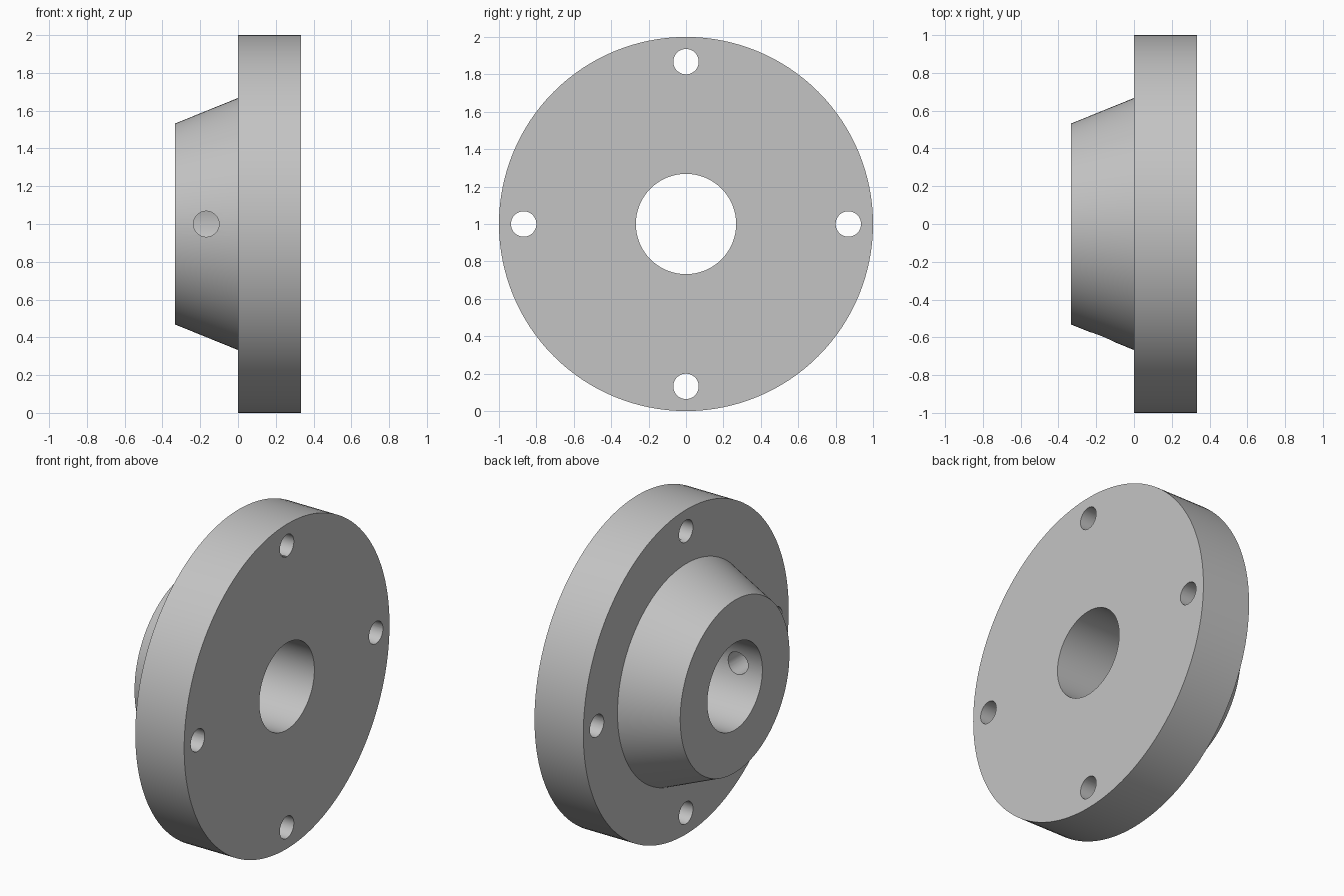
import bpy, bmesh, math
from mathutils import Matrix, Vector

cube = bpy.data.objects.get("Cube")
if cube:
    bpy.data.objects.remove(cube, do_unlink=True)

CENTRE = Vector((0, 0, 1))
BORE, RIM, BOLT_CIRCLE, HOLE = 0.268, 1.0, 0.868, 0.068
SEGMENTS = 128

grey = bpy.data.materials.new("plain grey")
grey.use_nodes = True
colour = (0.55, 0.55, 0.55, 1)
grey.diffuse_color = colour
grey.node_tree.nodes["Principled BSDF"].inputs["Base Color"].default_value = colour


def add_object(name, bm):
    bmesh.ops.recalc_face_normals(bm, faces=bm.faces)
    mesh = bpy.data.meshes.new(name)
    bm.to_mesh(mesh)
    bm.free()
    mesh.materials.append(grey)
    obj = bpy.data.objects.new(name, mesh)
    bpy.context.collection.objects.link(obj)
    return obj


def lathe(name, profile):
    """Turn a closed (x, radius) profile around the x axis."""
    bm = bmesh.new()
    verts = [bm.verts.new((x, 0, r)) for x, r in profile]
    edges = [bm.edges.new((v, verts[i - 1])) for i, v in enumerate(verts)]
    bmesh.ops.spin(bm, geom=verts + edges, cent=(0, 0, 0), axis=(1, 0, 0),
                   angle=math.tau, steps=SEGMENTS, use_merge=True)
    bmesh.ops.remove_doubles(bm, verts=bm.verts, dist=0.0001)
    bmesh.ops.translate(bm, verts=bm.verts, vec=CENTRE)
    return add_object(name, bm)


def drill(target, name, location, axis, depth):
    """Cut a round hole and discard the cutter."""
    bm = bmesh.new()
    turn = Vector((0, 0, 1)).rotation_difference(Vector(axis)).to_matrix().to_4x4()
    bmesh.ops.create_cone(bm, cap_ends=True, segments=48, radius1=HOLE,
                          radius2=HOLE, depth=depth,
                          matrix=Matrix.Translation(location) @ turn)
    cutter = add_object(name, bm)
    cutter.hide_render = True
    mod = target.modifiers.new(name, 'BOOLEAN')
    mod.operation = 'DIFFERENCE'
    mod.solver = 'EXACT'
    mod.object = cutter
    bpy.context.view_layer.objects.active = target
    bpy.ops.object.modifier_apply(modifier=mod.name)
    bpy.data.objects.remove(cutter, do_unlink=True)


# Flange with tapered hub and central bore
flange = lathe("flange_with_hub", [
    (-0.333, BORE), (-0.333, 0.532), (0, 0.667),
    (0, RIM), (0.333, RIM), (0.333, BORE)])

# Four bolt holes through the flange
for i in range(4):
    a = i * math.pi / 2
    spot = CENTRE + Vector((0.17, math.cos(a) * BOLT_CIRCLE, math.sin(a) * BOLT_CIRCLE))
    drill(flange, "bolt_hole_cutter", spot, (1, 0, 0), 0.6)

# Set screw hole through the front wall of the hub
drill(flange, "set_screw_cutter", CENTRE + Vector((-0.168, -0.5, 0)), (0, 1, 0), 0.8)

bpy.ops.object.select_all(action='DESELECT')
flange.select_set(True)
bpy.context.view_layer.objects.active = flange
bpy.ops.object.shade_smooth_by_angle(angle=math.radians(20))
